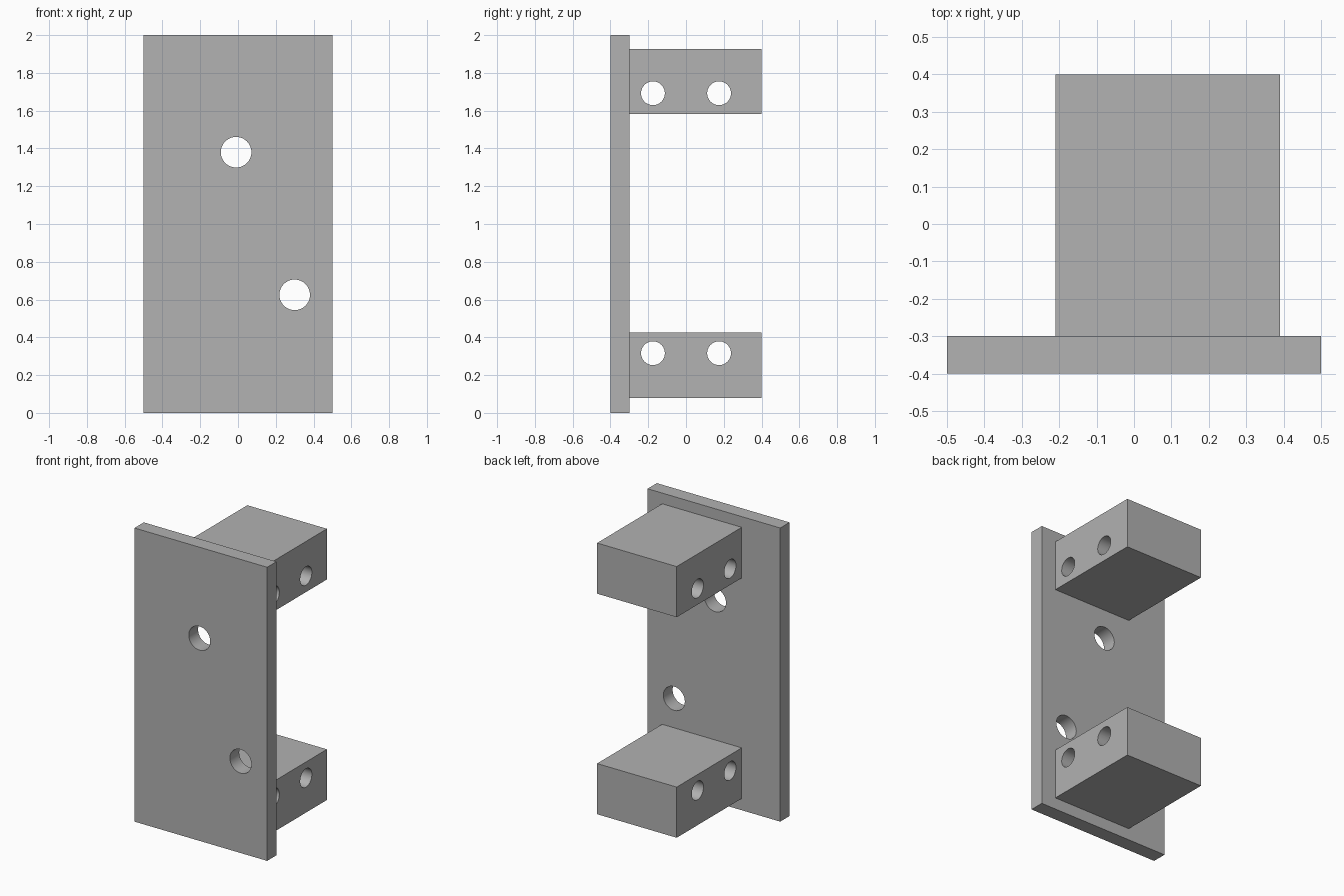
import bpy
from math import pi, radians

cube = bpy.data.objects.get("Cube")
if cube:
    bpy.data.objects.remove(cube, do_unlink=True)

grey = bpy.data.materials.new("plain grey")
grey.use_nodes = True
GREY = (0.445, 0.445, 0.445, 1)
grey.diffuse_color = GREY
grey.node_tree.nodes["Principled BSDF"].inputs["Base Color"].default_value = GREY


def box(name, low, high):
    """Box between two opposite corners."""
    centre = [(a + b) / 2 for a, b in zip(low, high)]
    bpy.ops.mesh.primitive_cube_add(size=1, location=centre)
    ob = bpy.context.object
    ob.name = name
    ob.scale = [b - a for a, b in zip(low, high)]
    bpy.ops.object.transform_apply(location=False, rotation=False, scale=True)
    ob.data.materials.append(grey)
    return ob


def drill(ob, centre, radius, rotation):
    """Cut a round through hole and remove the cutter."""
    bpy.ops.mesh.primitive_cylinder_add(vertices=48, radius=radius, depth=1.5,
                                        location=centre, rotation=rotation)
    cutter = bpy.context.object
    cutter.hide_render = True
    cutter.data.materials.append(grey)
    bpy.ops.object.select_all(action='DESELECT')
    ob.select_set(True)
    bpy.context.view_layer.objects.active = ob
    mod = ob.modifiers.new("hole", 'BOOLEAN')
    mod.operation = 'DIFFERENCE'
    mod.solver = 'EXACT'
    mod.object = cutter
    bpy.ops.object.modifier_apply(modifier=mod.name)
    bpy.data.objects.remove(cutter, do_unlink=True)


ALONG_X = (0, pi / 2, 0)
ALONG_Y = (pi / 2, 0, 0)

# Upright plate with two mounting holes
plate = box("mounting_plate", (-0.5, -0.4, 0), (0.5, -0.3, 2))
for x, z in ((-0.01, 1.38), (0.3, 0.625)):
    drill(plate, (x, -0.35, z), 0.081, ALONG_Y)
parts = [plate]

# Two blocks behind the plate, each with a pair of cross holes
for name, bottom, hole_z in (("lower_block", 0.08, 0.316),
                             ("upper_block", 1.582, 1.692)):
    block = box(name, (-0.21, -0.3, bottom), (0.39, 0.4, bottom + 0.345))
    for y in (-0.175, 0.175):
        drill(block, (0.09, y, hole_z), 0.063, ALONG_X)
    parts.append(block)

# Smooth hole walls, sharp box edges
for ob in parts:
    bpy.ops.object.select_all(action='DESELECT')
    ob.select_set(True)
    bpy.context.view_layer.objects.active = ob
    bpy.ops.object.shade_smooth_by_angle(angle=radians(30))
